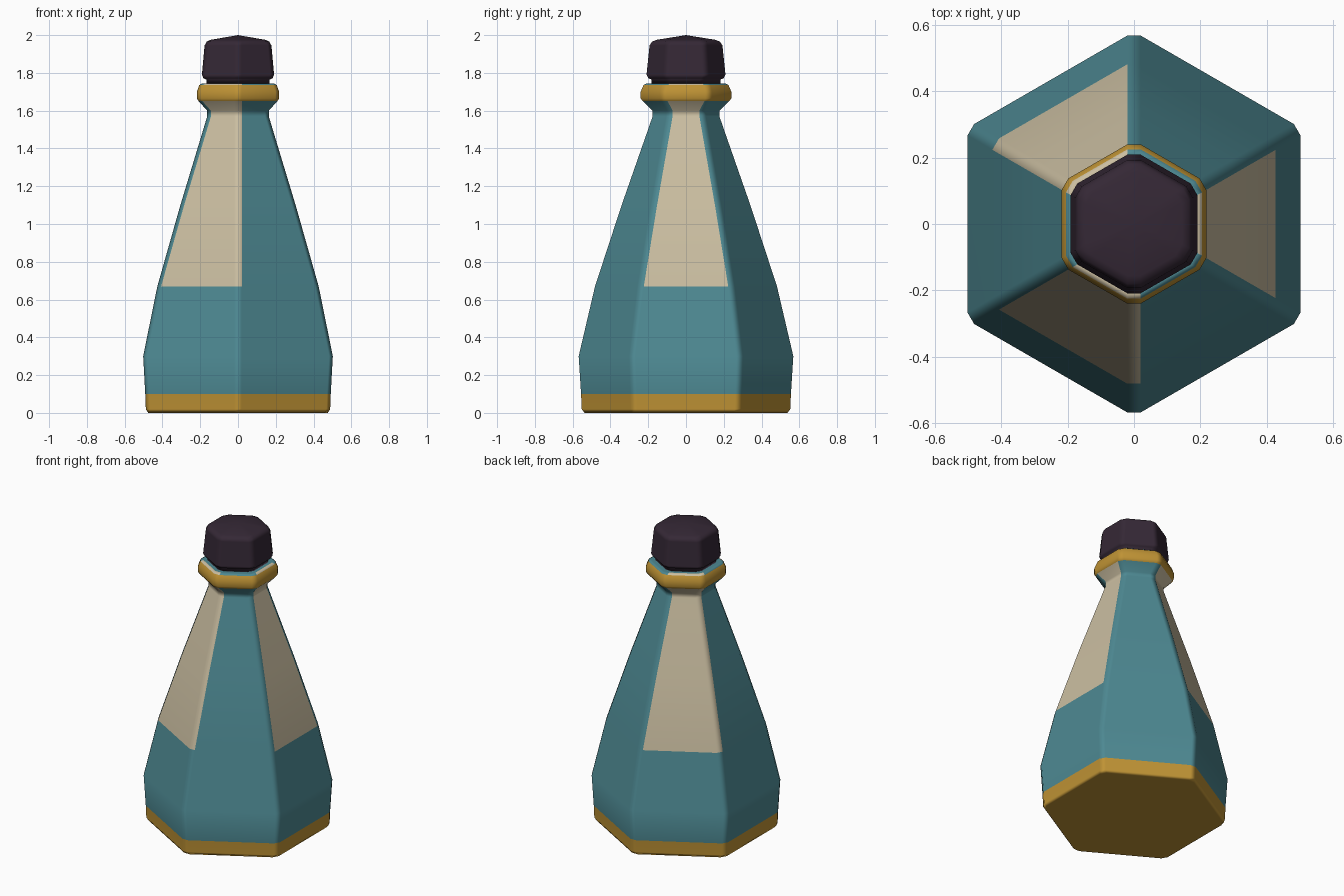
import bpy, bmesh, math

if "Cube" in bpy.data.objects:
    bpy.data.objects.remove(bpy.data.objects["Cube"])


def material(name, rgb):
    m = bpy.data.materials.new(name)
    m.diffuse_color = (*rgb, 1)
    m.use_nodes = True
    m.node_tree.nodes["Principled BSDF"].inputs["Base Color"].default_value = m.diffuse_color
    return m


TEAL = material("teal glass", (0.075, 0.25, 0.29))
CREAM = material("cream panel", (0.60, 0.52, 0.36))
GOLD = material("gold trim", (0.52, 0.29, 0.035))
DARK = material("dark stopper", (0.035, 0.021, 0.036))


def ring(bm, r, z, cut=0.023):
    """Hexagon with apothem r, flats facing +-x, each corner chamfered."""
    half = r / math.sqrt(3) - cut
    verts = []
    for k in range(6):
        a = math.radians(60 * k)
        for t in (-half, half):
            verts.append(bm.verts.new((r * math.cos(a) - t * math.sin(a),
                                       r * math.sin(a) + t * math.cos(a), z)))
    return verts


def hex_loft(name, profile, mats, rule, apex=None):
    """Loft chamfered hexagons; rule(segment, mid height) gives the material."""
    bm = bmesh.new()
    rings = [ring(bm, r, z) for r, z in profile]
    bm.faces.new(rings[0][::-1]).material_index = rule(1, 0)
    for (lo, hi), (p, q) in zip(zip(rings, rings[1:]), zip(profile, profile[1:])):
        for i in range(12):
            j = (i + 1) % 12
            f = bm.faces.new((lo[i], lo[j], hi[j], hi[i]))
            f.material_index = rule(i, (p[1] + q[1]) / 2)
    if apex:
        tip = bm.verts.new((0, 0, apex))
        for i in range(12):
            bm.faces.new((rings[-1][i], rings[-1][(i + 1) % 12], tip))
    else:
        bm.faces.new(rings[-1])
    for f in bm.faces:
        f.smooth = True
    me = bpy.data.meshes.new(name)
    bm.to_mesh(me)
    bm.free()
    for m in mats:
        me.materials.append(m)
    ob = bpy.data.objects.new(name, me)
    bpy.context.collection.objects.link(ob)
    # large flats stay flat, chamfers carry the soft shading
    wn = ob.modifiers.new("soft chamfers", "WEIGHTED_NORMAL")
    wn.weight = 100
    return ob


# Bottle: gold foot and lip band, three cream panels (two with a chamfer strip)
def bottle_rule(seg, z):
    if z < 0.1 or 1.65 < z < 1.735:
        return 2
    return 1 if z > 0.67 and seg in (0, 4, 5, 8, 9) else 0


bottle = [(0.475, 0), (0.488, 0.02), (0.491, 0.1), (0.502, 0.3), (0.427, 0.67),
          (0.305, 1.1), (0.19, 1.48), (0.163, 1.57), (0.163, 1.60), (0.208, 1.65),
          (0.218, 1.665), (0.218, 1.70), (0.205, 1.735), (0.19, 1.745)]
hex_loft("bottle", bottle, [TEAL, CREAM, GOLD], bottle_rule)

# Stopper with a shallow pointed crown
stopper = [(0.168, 1.735), (0.168, 1.765), (0.183, 1.772), (0.191, 1.79),
           (0.177, 1.945), (0.166, 1.965), (0.145, 1.975)]
hex_loft("stopper", stopper, [DARK], lambda seg, z: 0, apex=2.0)
